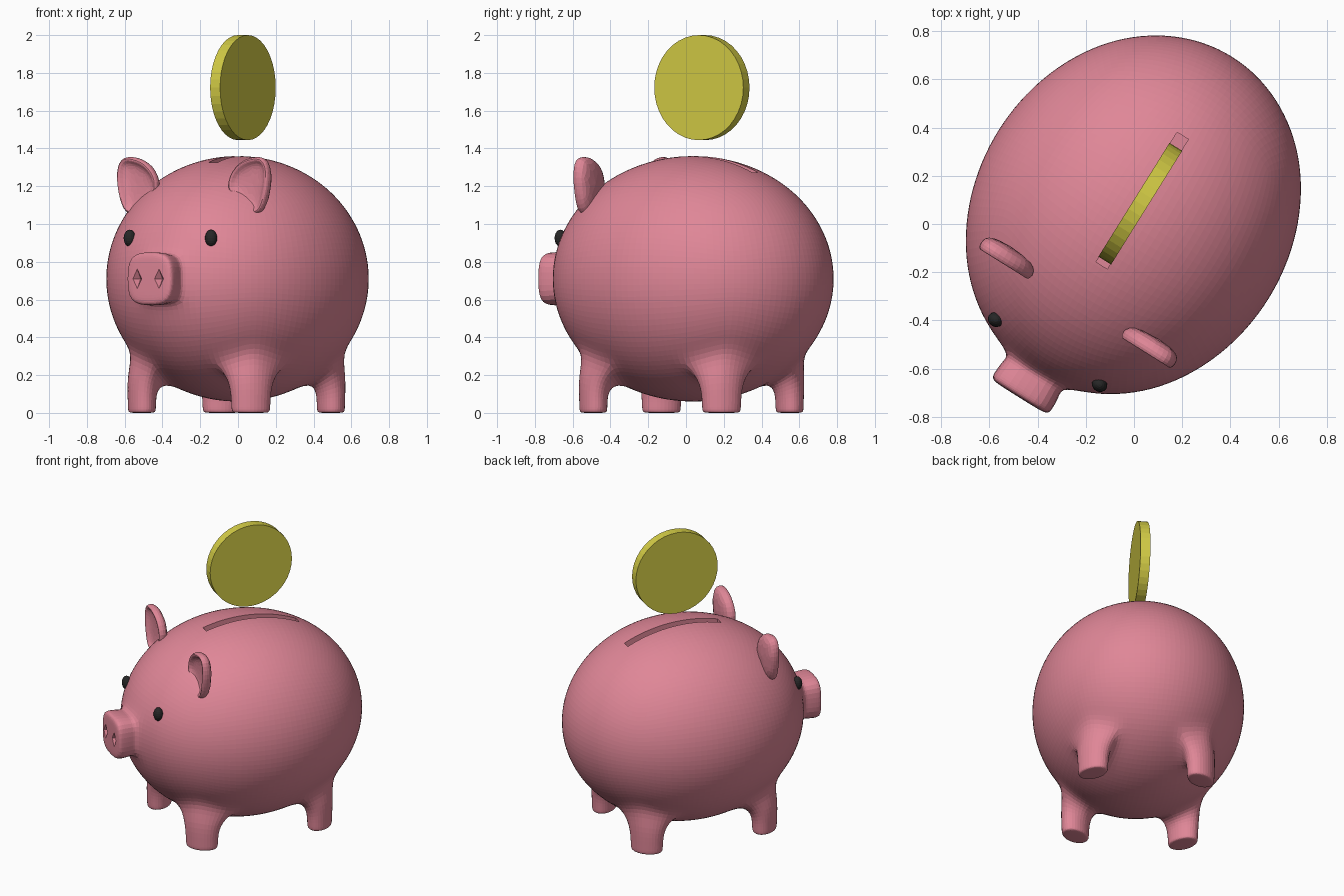
import bpy, bmesh
from math import radians, pi, tan
from mathutils import Matrix, Vector

cube = bpy.data.objects.get("Cube")
if cube:
    bpy.data.objects.remove(cube, do_unlink=True)

# Everything is built facing -y, then turned to its final heading
PLACE = Matrix.Translation((-0.019, 0.012, 0)) @ Matrix.Rotation(radians(-32), 4, 'Z')


def material(name, rgb, rough=0.5):
    m = bpy.data.materials.new(name)
    m.use_nodes = True
    m.diffuse_color = (*rgb, 1)
    m.node_tree.nodes["Principled BSDF"].inputs["Base Color"].default_value = (*rgb, 1)
    m.node_tree.nodes["Principled BSDF"].inputs["Roughness"].default_value = rough
    return m


PINK = material("pig_pink", (0.74, 0.24, 0.31))
GOLD = material("coin_gold", (0.65, 0.6, 0.06))
BLACK = material("eye_black", (0.02, 0.02, 0.02))


def make(name, bm, mat, subsurf=0):
    bmesh.ops.recalc_face_normals(bm, faces=bm.faces[:])
    mesh = bpy.data.meshes.new(name)
    bm.to_mesh(mesh)
    bm.free()
    mesh.materials.append(mat)
    ob = bpy.data.objects.new(name, mesh)
    bpy.context.collection.objects.link(ob)
    ob.matrix_world = PLACE
    if subsurf:
        mod = ob.modifiers.new("Subdivision", 'SUBSURF')
        mod.levels = mod.render_levels = subsurf
    return ob


# Body cage: a gridded cube, rounded to an egg after the limbs are extruded
CENTRE, RADII = Vector((0, 0.031, 0.71)), Vector((0.668, 0.782, 0.658))
bm = bmesh.new()
bmesh.ops.create_cube(bm, size=2)
bmesh.ops.subdivide_edges(bm, edges=bm.edges[:], cuts=7, use_grid_fill=True)
targets = {}


def grow(pick, rings, place):
    """Extrude the picked faces once per ring, noting where each new vertex goes."""
    faces = [f for f in bm.faces if pick(f.calc_center_median())]
    for ring in rings:
        geom = bmesh.ops.extrude_face_region(bm, geom=faces)["geom"]
        old = [f for f in faces if f.is_valid]
        if old:
            bmesh.ops.delete(bm, geom=old, context='FACES_ONLY')
        faces = [g for g in geom if isinstance(g, bmesh.types.BMFace)]
        for v in {v for f in faces for v in f.verts}:
            targets[v] = place(v.co, ring)


# Legs: oval columns, wider around the body than outward
OUT, ROUND = Vector((1, 1)).normalized(), Vector((1, -1)).normalized()
for sx in (-1, 1):
    for sy in (-1, 1):
        def leg_pick(c, sx=sx, sy=sy):
            return c.z < -0.99 and c.x * sx > 0.5 and c.y * sy > 0.5

        def leg_place(co, ring, sx=sx, sy=sy):
            z, scale, tilt = ring
            d = Vector((round((co.x * sx - 0.75) * 4), round((co.y * sy - 0.75) * 4)))
            if d.length:
                d.normalize()
            p = OUT * d.dot(OUT) * 0.08 * scale + ROUND * d.dot(ROUND) * 0.115 * scale
            return Vector((sx * (0.34 + p.x), 0.02 + sy * (0.4 + p.y),
                           z + tilt * d.dot(OUT)))

        grow(leg_pick, [(0.16, 1.08, 0.04), (0.05, 1, 0), (0.008, 1, 0), (0, 0.85, 0)], leg_place)


# Snout: a rounded square block
def snout_place(co, ring):
    half, y = ring
    a, b = round(co.x * 4), round(co.z * 4)
    k = half * (0.92 if a and b else 1)
    return Vector((a * k, y, 0.71 + b * k))


grow(lambda c: c.y < -0.99 and abs(c.x) < 0.25 and abs(c.z) < 0.25,
     [(0.14, -0.765), (0.147, -0.835), (0.138, -0.858), (0.1, -0.862)], snout_place)

# Round the rest of the cage
bmesh.ops.delete(bm, geom=[v for v in bm.verts if not v.link_faces], context='VERTS')
for v in bm.verts:
    if v in targets:
        v.co = targets[v]
    else:
        n = Vector([tan(c * pi / 4) for c in v.co]).normalized()
        v.co = CENTRE + n * RADII
pig = make("pig_body", bm, PINK, 2)


# Coin slot and nostrils are cut out of the body
def slot_cutter():
    b = bmesh.new()
    bmesh.ops.create_cube(b, size=1, matrix=Matrix.Translation((0, 0.1, 1.32))
                          @ Matrix.Diagonal((0.055, 0.634, 0.2, 1)))
    return make("slot_cutter", b, PINK)


def nostril_cutter(side):
    b = bmesh.new()
    bmesh.ops.create_uvsphere(b, u_segments=4, v_segments=2, radius=1,
                              matrix=Matrix.Translation((side * 0.068, -0.862, 0.71))
                              @ Matrix.Diagonal((0.028, 0.035, 0.052, 1)))
    return make("nostril_cutter", b, PINK)


cutters = [slot_cutter(), nostril_cutter(-1), nostril_cutter(1)]
for c in cutters:
    c.hide_render = True
    mod = pig.modifiers.new("Cut", 'BOOLEAN')
    mod.operation, mod.solver, mod.object = 'DIFFERENCE', 'EXACT', c
bpy.context.view_layer.objects.active = pig
for mod in list(pig.modifiers):
    bpy.ops.object.modifier_apply(modifier=mod.name)
for c in cutters:
    bpy.data.objects.remove(c, do_unlink=True)

# Ears: cupped leaves, hollow toward the front
EAR = [(0.19, 1.19), (0.26, 1.32), (0.36, 1.36), (0.46, 1.36),
       (0.485, 1.25), (0.46, 1.12), (0.41, 1.03), (0.3, 1.08)]
for name, side in (("left_ear", 1), ("right_ear", -1)):
    bm = bmesh.new()
    front = bm.faces.new([bm.verts.new((side * x, -0.43, z)) for x, z in EAR])
    geom = bmesh.ops.extrude_face_region(bm, geom=[front], use_keep_orig=True)["geom"]
    for g in geom:
        if isinstance(g, bmesh.types.BMVert):
            g.co.y = -0.345
    bmesh.ops.recalc_face_normals(bm, faces=bm.faces[:])
    front = min(bm.faces, key=lambda f: f.calc_center_median().y)
    bmesh.ops.inset_region(bm, faces=[front], thickness=0.03)
    bmesh.ops.inset_region(bm, faces=[front], thickness=0.02, depth=-0.035)
    make(name, bm, PINK, 2)

# Eyes
for name, side in (("left_eye", 1), ("right_eye", -1)):
    bm = bmesh.new()
    bmesh.ops.create_uvsphere(bm, u_segments=16, v_segments=10, radius=1,
                              matrix=Matrix.Translation((side * 0.254, -0.64, 0.925))
                              @ Matrix.Diagonal((0.033, 0.03, 0.045, 1)))
    make(name, bm, BLACK)

# Coin floating over the slot
bm = bmesh.new()
bmesh.ops.create_cone(bm, cap_ends=True, segments=40, radius1=0.278, radius2=0.278, depth=0.062,
                      matrix=Matrix.Translation((0, 0.085, 1.722))
                      @ Matrix.Rotation(pi / 2, 4, 'Y'))
make("coin", bm, GOLD)
